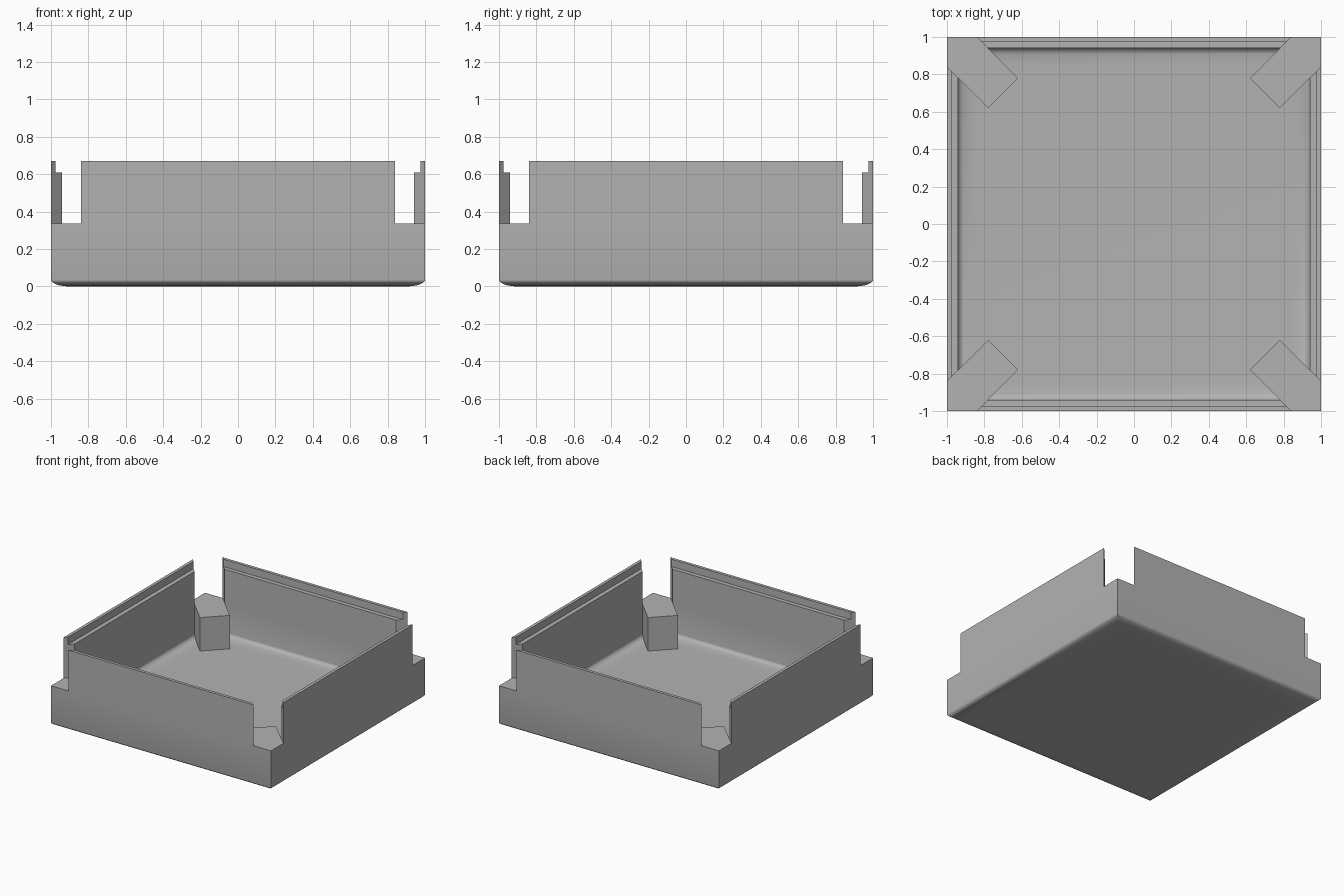
import bpy, bmesh, math

cube = bpy.data.objects.get("Cube")
if cube:
    bpy.data.objects.remove(cube, do_unlink=True)

HEIGHT, NOTCH_Z, STEP_Z, FLOOR_Z = 0.67, 0.335, 0.61, 0.06
INNER, LIP = 0.94, 0.975       # half widths of the cavity and the lip
BAR = 0.16                     # diagonal bar: |x - y| <= BAR

grey = bpy.data.materials.new("light grey")
grey.use_nodes = True
colour = (0.45, 0.45, 0.45, 1)
grey.diffuse_color = colour
grey.node_tree.nodes["Principled BSDF"].inputs["Base Color"].default_value = colour


def make_object(name, bm):
    bmesh.ops.recalc_face_normals(bm, faces=bm.faces)
    mesh = bpy.data.meshes.new(name)
    bm.to_mesh(mesh)
    bm.free()
    mesh.materials.append(grey)
    obj = bpy.data.objects.new(name, mesh)
    bpy.context.collection.objects.link(obj)
    return obj


def prism(name, points, bottom, top):
    bm = bmesh.new()
    rings = [[bm.verts.new((x, y, z)) for x, y in points] for z in (bottom, top)]
    bm.faces.new(rings[0])
    bm.faces.new(rings[1])
    for i in range(len(points)):
        j = (i + 1) % len(points)
        bm.faces.new((rings[0][i], rings[0][j], rings[1][j], rings[1][i]))
    return make_object(name, bm)


def fillet(half, base, wide, high, steps=8):
    """Flattened quarter round from the flat base out to the wall."""
    angles = [math.pi / 2 * i / steps for i in range(steps + 1)]
    return [(half - wide + wide * math.sin(a), base + high * (1 - math.cos(a)))
            for a in angles]


# Tray: square rings lofted from the underside, over the lip, to the floor
profile = fillet(1, 0, 0.1, 0.035)
profile += [(1, HEIGHT), (LIP, HEIGHT), (LIP, STEP_Z), (INNER, STEP_Z)]
profile += reversed(fillet(INNER, FLOOR_Z, 0.1, 0.035))
bm = bmesh.new()
rings = [[bm.verts.new((sx * h, sy * h, z))
          for sx, sy in ((-1, -1), (1, -1), (1, 1), (-1, 1))] for h, z in profile]
bm.faces.new(rings[0])
bm.faces.new(rings[-1])
for low, high in zip(rings, rings[1:]):
    for i in range(4):
        j = (i + 1) % 4
        bm.faces.new((low[i], low[j], high[j], high[i]))
tray = make_object("tray", bm)

# Corner notches: a diagonal bar is cut away along each diagonal
for side in (1, -1):
    far = 1.3
    points = [(side * (far + BAR), far), (side * far, far + BAR),
              (side * (-far - BAR), -far), (side * -far, -far - BAR)]
    cutter = prism("notch_cutter", points, NOTCH_Z, 1)
    cutter.hide_render = True
    cutter.hide_viewport = True
    cut = tray.modifiers.new("corner_notch", 'BOOLEAN')
    cut.operation = 'DIFFERENCE'
    cut.solver = 'EXACT'
    cut.object = cutter

# Bake the cuts and drop the cutters
bpy.context.view_layer.update()
cut_mesh = bpy.data.meshes.new_from_object(
    tray.evaluated_get(bpy.context.evaluated_depsgraph_get()))
tray.modifiers.clear()
tray.data = cut_mesh
for obj in [o for o in bpy.data.objects if o.name.startswith("notch_cutter")]:
    bpy.data.objects.remove(obj, do_unlink=True)

# Corner posts: diagonal blocks rising from the floor to the notch level
TIP = 0.62
for sx, side in ((1, "left"), (-1, "right")):
    for sy, end in ((1, "back"), (-1, "front")):
        outline = [(INNER, INNER), (INNER - BAR, INNER), (TIP, TIP + BAR),
                   (TIP + BAR, TIP), (INNER, INNER - BAR)]
        prism(f"{end}_{side}_post", [(sx * x, sy * y) for x, y in outline],
              FLOOR_Z - 0.01, NOTCH_Z)

# Smooth the rounded edges, keep corners crisp
bpy.ops.object.select_all(action='DESELECT')
tray.select_set(True)
bpy.context.view_layer.objects.active = tray
bpy.ops.object.shade_smooth_by_angle(angle=math.radians(30))
